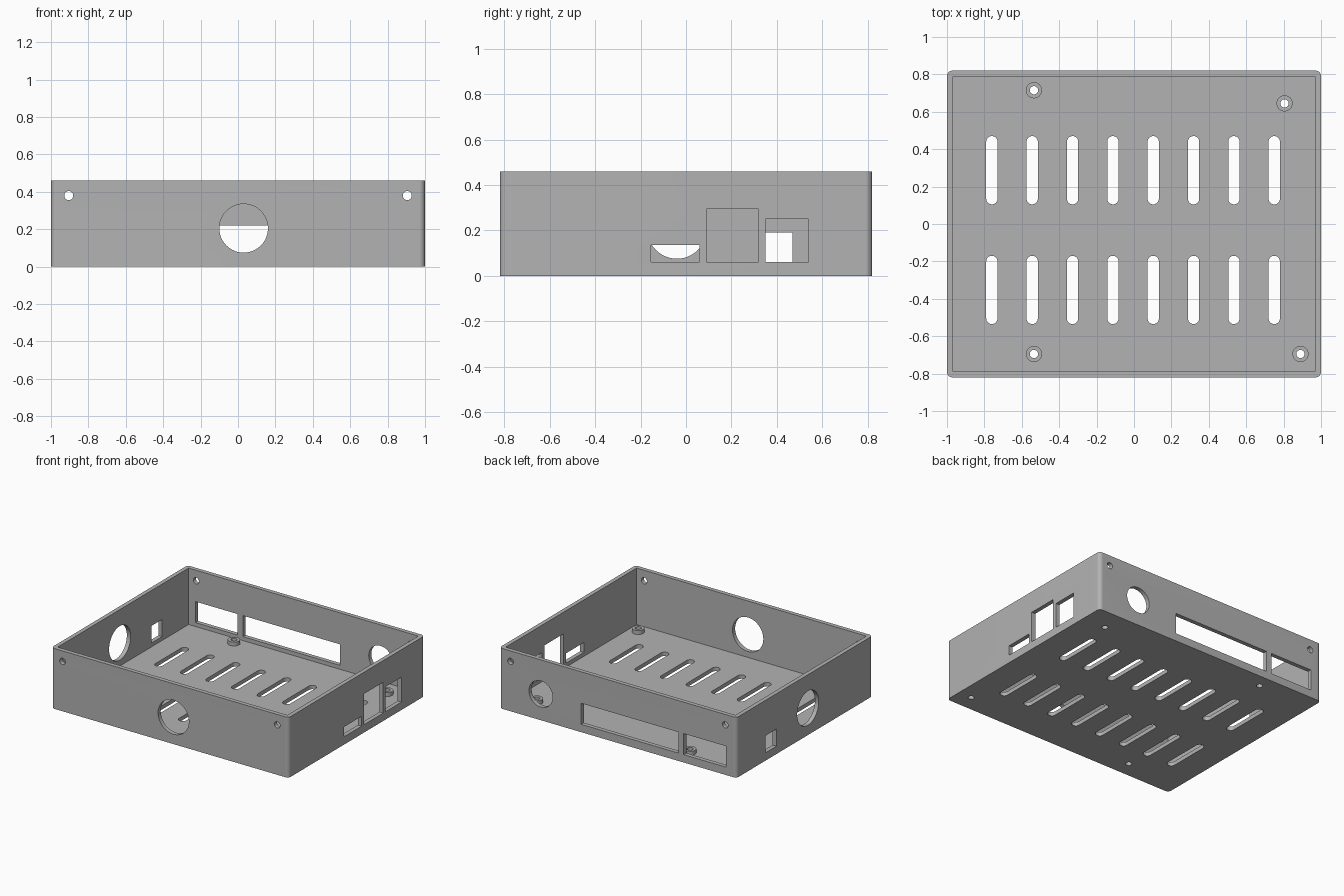
import bpy
import bmesh
from math import cos, sin, pi

cube = bpy.data.objects.get("Cube")
if cube:
    bpy.data.objects.remove(cube, do_unlink=True)

W, D, H = 1.0, 0.82, 0.46      # half width, half depth, height
WALL, FLOOR = 0.032, 0.03

grey = bpy.data.materials.new("plain grey")
grey.use_nodes = True
grey.diffuse_color = (0.45, 0.45, 0.45, 1)
grey.node_tree.nodes["Principled BSDF"].inputs["Base Color"].default_value = (0.45, 0.45, 0.45, 1)


def outline(u0, u1, v0, v1, r=0.0, steps=12):
    """Rectangle with rounded corners; a full radius gives a slot or a circle."""
    if r == 0:
        return [(u0, v0), (u1, v0), (u1, v1), (u0, v1)]
    corners = [(u1 - r, v1 - r), (u0 + r, v1 - r), (u0 + r, v0 + r), (u1 - r, v0 + r)]
    points = []
    for i, (cu, cv) in enumerate(corners):
        for k in range(steps + 1):
            a = (i + k / steps) * pi / 2
            points.append((cu + r * cos(a), cv + r * sin(a)))
    return points


def circle(u, v, r):
    return [(u + r * cos(k * pi / 24), v + r * sin(k * pi / 24)) for k in range(48)]


def add_prism(bm, points, lo, hi, axis="z"):
    """Extrude an outline along an axis from lo to hi."""
    place = {"x": lambda u, v, w: (w, u, v),
             "y": lambda u, v, w: (u, w, v),
             "z": lambda u, v, w: (u, v, w)}[axis]
    bottom = [bm.verts.new(place(u, v, lo)) for u, v in points]
    top = [bm.verts.new(place(u, v, hi)) for u, v in points]
    bm.faces.new(bottom)
    bm.faces.new(top)
    n = len(points)
    for i in range(n):
        j = (i + 1) % n
        bm.faces.new((bottom[i], bottom[j], top[j], top[i]))


def finish(bm, name):
    bmesh.ops.remove_doubles(bm, verts=bm.verts, dist=1e-5)
    bmesh.ops.recalc_face_normals(bm, faces=bm.faces)
    mesh = bpy.data.meshes.new(name)
    bm.to_mesh(mesh)
    bm.free()
    obj = bpy.data.objects.new(name, mesh)
    mesh.materials.append(grey)
    bpy.context.collection.objects.link(obj)
    return obj


def cut(obj, cutter):
    bpy.context.view_layer.objects.active = obj
    mod = obj.modifiers.new("cut", "BOOLEAN")
    mod.operation = "DIFFERENCE"
    mod.solver = "EXACT"
    mod.object = cutter
    bpy.ops.object.modifier_apply(modifier=mod.name)


# Tray body and its cavity
bm = bmesh.new()
add_prism(bm, outline(-W, W, -D, D, 0.03), 0, H)
body = finish(bm, "tray_body")

bm = bmesh.new()
add_prism(bm, outline(-W + WALL, W - WALL, -D + WALL, D - WALL), FLOOR, H + 0.1)
cavity = finish(bm, "cavity_cutter")

# Board standoffs
posts = [(-0.535, 0.715), (0.805, 0.645), (-0.535, -0.695), (0.89, -0.695)]
standoffs = []
for x, y in posts:
    bm = bmesh.new()
    add_prism(bm, circle(x, y, 0.043), 0.02, 0.06)
    standoffs.append(finish(bm, "standoff"))

# All openings in one cutter
bm = bmesh.new()


def wall_hole(points, side):
    axis, centre = {"front": ("y", -D), "back": ("y", D),
                    "left": ("x", W), "right": ("x", -W)}[side]
    add_prism(bm, points, centre - 0.06, centre + 0.06, axis)


# Floor vents
for i in range(8):
    x = -0.76 + i * 0.2157
    for y in (-0.535, 0.105):
        add_prism(bm, outline(x - 0.03, x + 0.03, y, y + 0.365, 0.03), -0.1, 0.1)
# Screw holes through the standoffs
for x, y in posts:
    add_prism(bm, circle(x, y, 0.022), -0.1, 0.1)
# Lid screw holes
for side in ("front", "back"):
    for x in (-0.905, 0.905):
        wall_hole(circle(x, 0.38, 0.024), side)
# Front and back openings
wall_hole(circle(0.03, 0.205, 0.13), "front")
wall_hole(circle(0.65, 0.2, 0.1), "back")
wall_hole(outline(-0.51, 0.31, 0.06, 0.22), "back")
wall_hole(outline(-0.91, -0.555, 0.06, 0.22), "back")
# Side openings
wall_hole(outline(-0.155, 0.06, 0.06, 0.135), "left")
wall_hole(outline(0.09, 0.32, 0.06, 0.295), "left")
wall_hole(outline(0.35, 0.54, 0.06, 0.25), "left")
wall_hole(circle(-0.04, 0.205, 0.13), "right")
wall_hole(outline(0.34, 0.47, 0.06, 0.19), "right")
openings = finish(bm, "openings_cutter")

cut(body, cavity)
for part in [body] + standoffs:
    cut(part, openings)
for helper in (cavity, openings):
    bpy.data.objects.remove(helper, do_unlink=True)

# Smooth the round edges only
for part in [body] + standoffs:
    bpy.ops.object.select_all(action="DESELECT")
    part.select_set(True)
    bpy.context.view_layer.objects.active = part
    bpy.ops.object.shade_smooth_by_angle(angle=pi / 6)
